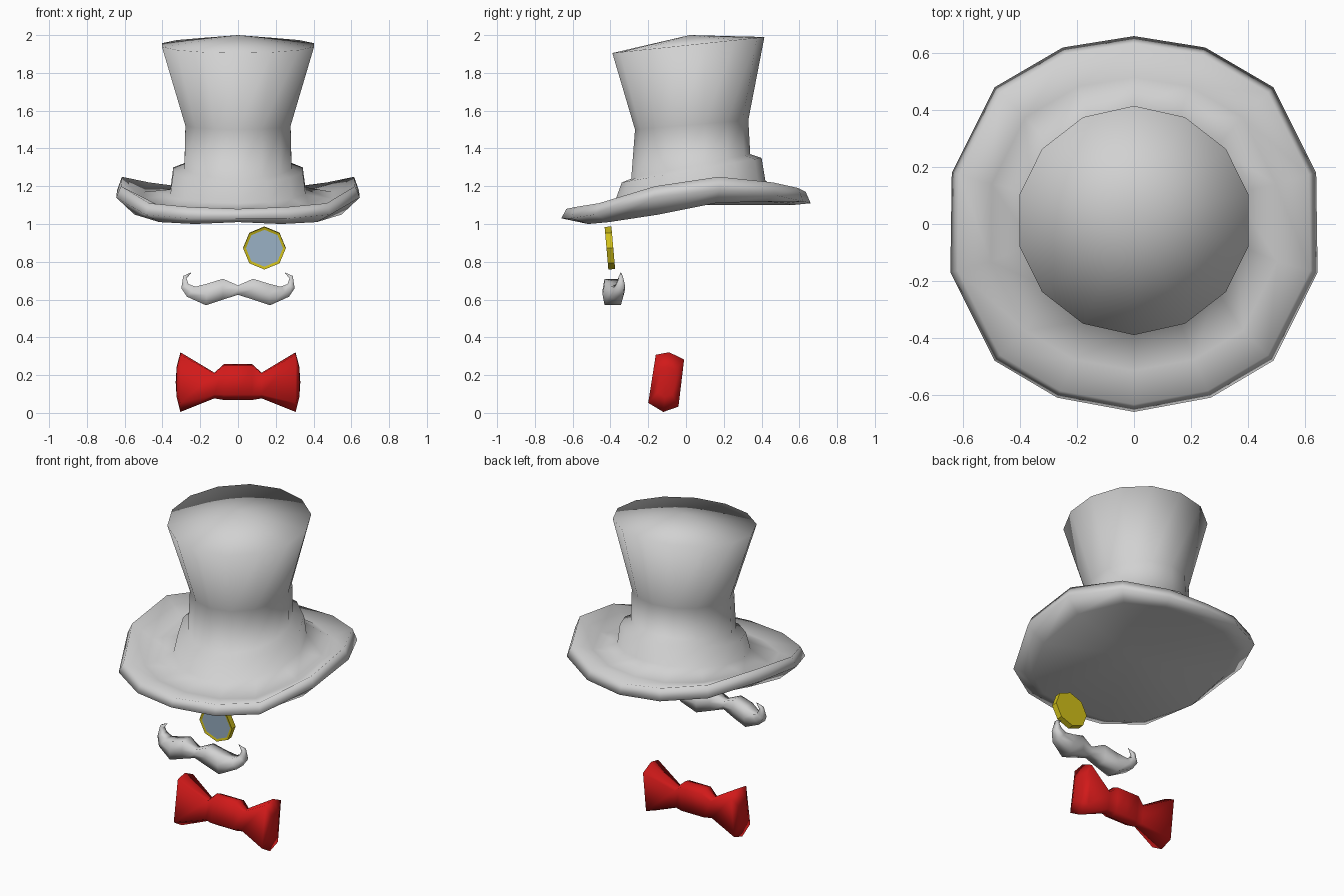
import bpy, bmesh, math
from mathutils import Matrix

if "Cube" in bpy.data.objects:
    bpy.data.objects.remove(bpy.data.objects["Cube"])


def material(name, r, g, b):
    m = bpy.data.materials.new(name)
    m.use_nodes = True
    m.diffuse_color = (r, g, b, 1)
    m.node_tree.nodes["Principled BSDF"].inputs["Base Color"].default_value = (r, g, b, 1)
    return m


felt = material("pale grey", 0.64, 0.64, 0.64)
red = material("red", 0.64, 0.01, 0.01)
gold = material("gold", 0.64, 0.53, 0.01)
glass = material("pale blue glass", 0.35, 0.48, 0.61)


def finish(bm, name, mats, smooth=True):
    bmesh.ops.recalc_face_normals(bm, faces=bm.faces)
    for f in bm.faces:
        f.smooth = smooth
    me = bpy.data.meshes.new(name)
    bm.to_mesh(me)
    bm.free()
    for m in mats:
        me.materials.append(m)
    ob = bpy.data.objects.new(name, me)
    bpy.context.collection.objects.link(ob)
    return ob


def loft(rings, name, mat):
    """Skin a list of point rings; a ring of one point closes the end."""
    bm = bmesh.new()
    rows = [[bm.verts.new(p) for p in ring] for ring in rings]
    for a, b in zip(rows, rows[1:]):
        n = max(len(a), len(b))
        for i in range(n):
            k = (i + 1) % n
            if len(a) == 1:
                bm.faces.new((a[0], b[i], b[k]))
            elif len(b) == 1:
                bm.faces.new((a[i], a[k], b[0]))
            else:
                bm.faces.new((a[i], a[k], b[k], b[i]))
    return finish(bm, name, [mat])


# Hat: brim rings follow a wavy outline, crown rings are tilted ellipses
SIDES = 14
outline = [(0, -.66), (.27, -.61), (.49, -.48), (.645, -.17),
           (.64, .18), (.49, .48), (.25, .62), (0, .66)]


def brim_ring(scale, heights):
    half = [(x * scale, y * scale, z) for (x, y), z in zip(outline, heights)]
    return half + [(-x, y, z) for x, y, z in half[-2:0:-1]]


def crown_ring(rx, front, back, z_front, z_back):
    ring = []
    for i in range(SIDES):
        a = 2 * math.pi * i / SIDES
        t = (1 - math.cos(a)) / 2
        ring.append((rx * math.sin(a) * 1.02, front + (back - front) * t,
                     z_front + (z_back - z_front) * t))
    return ring


loft([
    [(0, 0, 1.1)],
    brim_ring(.85, (1.01, 1.0, 1.01, 1.05, 1.11, 1.12, 1.11, 1.10)),
    brim_ring(1.0, (1.03, 1.03, 1.05, 1.14, 1.18, 1.15, 1.12, 1.11)),
    brim_ring(.96, (1.08, 1.09, 1.11, 1.20, 1.25, 1.22, 1.19, 1.17)),
    brim_ring(.78, (1.07, 1.07, 1.08, 1.13, 1.17, 1.18, 1.17, 1.17)),
    crown_ring(.36, -.38, .42, 1.11, 1.23),
    crown_ring(.345, -.34, .40, 1.22, 1.35),
    crown_ring(.285, -.29, .34, 1.24, 1.37),
    crown_ring(.28, -.27, .33, 1.50, 1.55),
    crown_ring(.405, -.39, .415, 1.905, 1.99),
    [(0, .02, 2.0)],
], "top_hat", felt)

# Monocle: eight-sided disc with an inset lens on the front
bm = bmesh.new()
bmesh.ops.create_cone(bm, cap_ends=True, segments=8, radius1=.113, radius2=.113, depth=.036)
place = (Matrix.Translation((.14, -.403, .873)) @ Matrix.Rotation(math.radians(5), 4, 'X')
         @ Matrix.Rotation(math.radians(90), 4, 'X'))
bmesh.ops.transform(bm, matrix=place, verts=bm.verts)
bm.normal_update()
lens = min(bm.faces, key=lambda f: f.normal.y)
bmesh.ops.inset_region(bm, faces=[lens], thickness=.015, depth=-.004)
lens.material_index = 1
finish(bm, "monocle", [gold, glass], smooth=False)

# Moustache: lower x, lower z, upper x, upper z, middle y, half depth
stations = [(0, .625, 0, .675, -.40, .035), (.08, .60, .08, .71, -.393, .048),
            (.17, .57, .16, .685, -.388, .054), (.27, .615, .225, .668, -.365, .04),
            (.30, .66, .262, .682, -.348, .026), (.29, .725, .272, .712, -.345, .012)]
half = [[(lx, y - .8 * d, lz), (.5 * lx + .5 * ux, y - d, .5 * lz + .5 * uz), (ux, y - .8 * d, uz),
         (ux, y + .8 * d, uz), (.5 * lx + .5 * ux, y + d, .5 * lz + .5 * uz), (lx, y + .8 * d, lz)]
        for lx, lz, ux, uz, y, d in stations]
half.append([(.245, -.345, .745)])


def mirrored(rings):
    return [[(-x, y, z) for x, y, z in r] for r in rings[:0:-1]] + rings


loft(mirrored(half), "moustache", felt)

# Bow tie: leaning six-sided section, swelling and pinching along x
section = [(-.055, .145), (.015, .158), (.095, .12), (.065, -.13), (-.015, -.158), (-.095, -.11)]
sizes = [(0, .60, .163), (.075, .60, .163), (.125, .43, .145),
         (.305, 1.0, .163), (.325, .5, .163)]
wing = [[(x, -.105 + u * k, zc + v * k) for u, v in section] for x, k, zc in sizes]
wing.append([(.33, -.105, .163)])
loft(mirrored(wing), "bow_tie", red)
